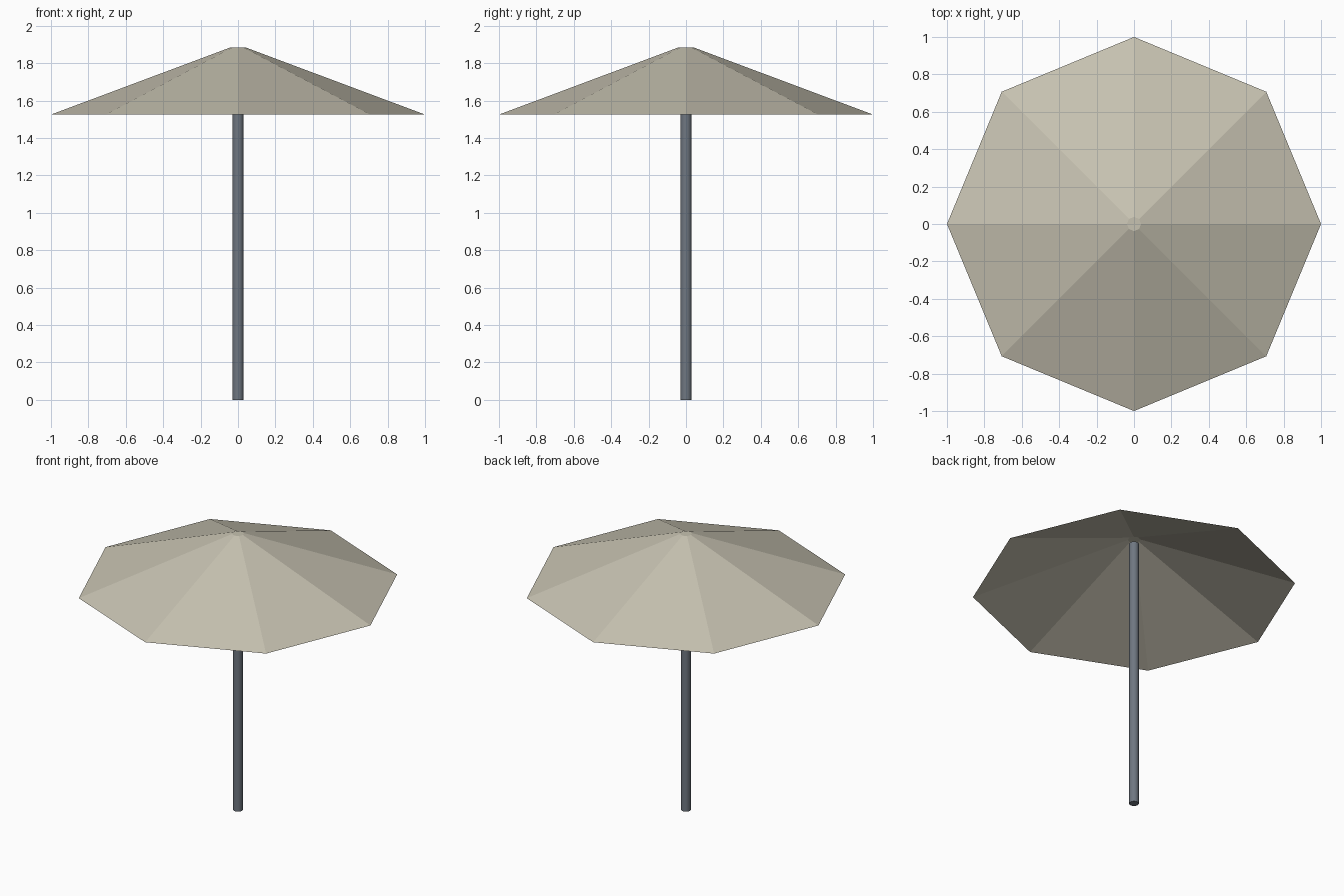
import bpy, bmesh

if "Cube" in bpy.data.objects:
    bpy.data.objects.remove(bpy.data.objects["Cube"])


def make_material(name, color):
    mat = bpy.data.materials.new(name)
    mat.diffuse_color = (*color, 1.0)
    mat.use_nodes = True
    mat.node_tree.nodes["Principled BSDF"].inputs["Base Color"].default_value = mat.diffuse_color
    return mat


def make_frustum(name, sides, r_bottom, r_top, z_bottom, z_top, mat, open_bottom=False):
    bm = bmesh.new()
    bmesh.ops.create_cone(bm, cap_ends=True, segments=sides, radius1=r_bottom,
                          radius2=r_top, depth=z_top - z_bottom)
    bmesh.ops.translate(bm, verts=bm.verts, vec=(0, 0, (z_bottom + z_top) / 2))
    if open_bottom:
        base = [f for f in bm.faces if f.normal.z < -0.9]
        bmesh.ops.delete(bm, geom=base, context='FACES_ONLY')
    mesh = bpy.data.meshes.new(name)
    bm.to_mesh(mesh)
    bm.free()
    mesh.materials.append(mat)
    obj = bpy.data.objects.new(name, mesh)
    bpy.context.collection.objects.link(obj)
    return obj


fabric = make_material("beige_fabric", (0.57, 0.54, 0.44))
metal = make_material("grey_metal", (0.16, 0.185, 0.22))

# Eight-panel canopy, open underneath, with a small flat top
make_frustum("canopy", 8, 1.0, 0.038, 1.525, 1.885, fabric, open_bottom=True)

# Round pole ending just under the canopy top
pole = make_frustum("pole", 16, 0.03, 0.03, 0.0, 1.855, metal)
bpy.context.view_layer.objects.active = pole
pole.select_set(True)
bpy.ops.object.shade_smooth_by_angle()
